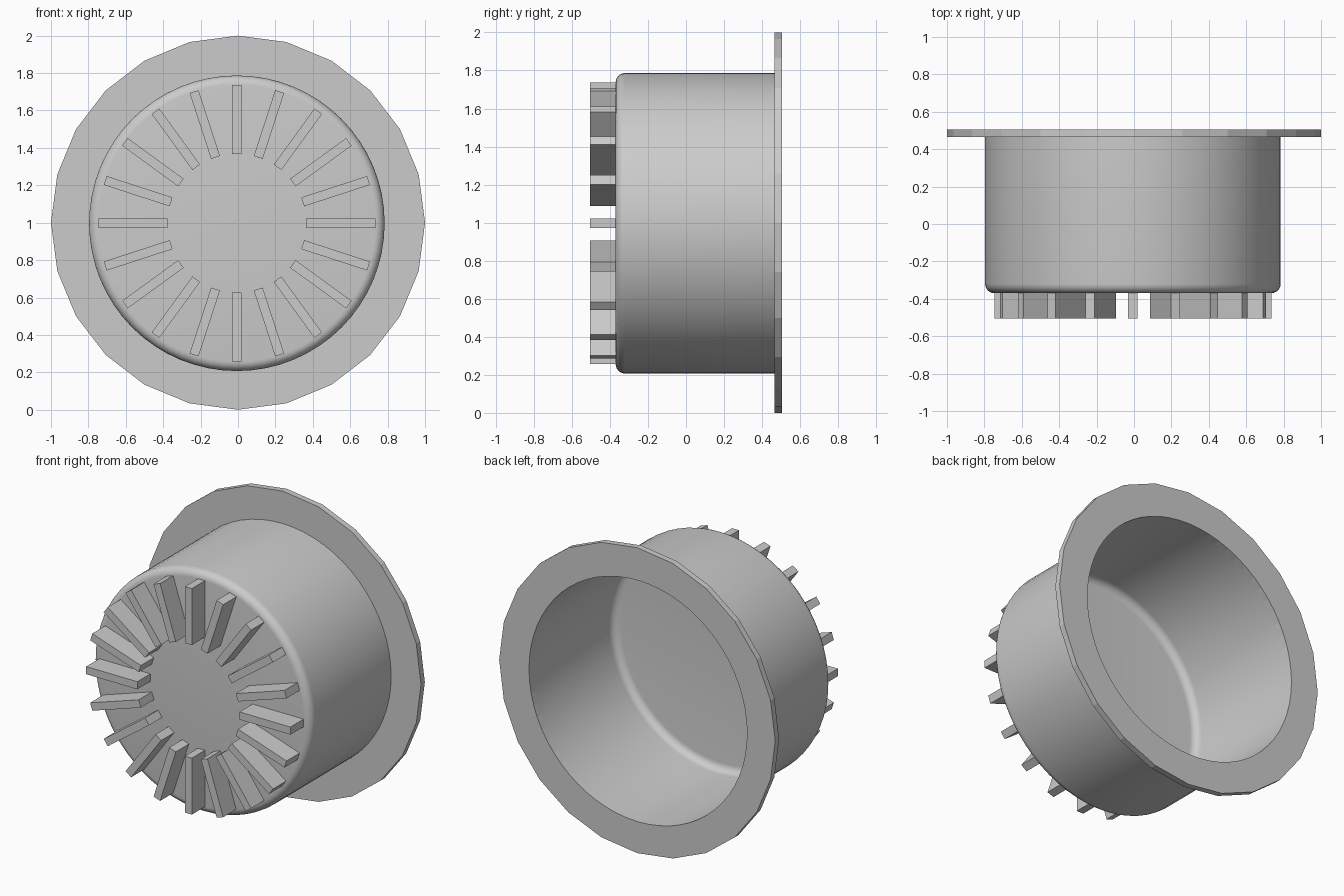
import bpy, bmesh, math
from mathutils import Matrix, Vector

cube = bpy.data.objects.get("Cube")
if cube:
    bpy.data.objects.remove(cube, do_unlink=True)

grey = bpy.data.materials.new("plain grey")
grey.use_nodes = True
colour = (0.6, 0.6, 0.6, 1)
grey.diffuse_color = colour
grey.node_tree.nodes["Principled BSDF"].inputs["Base Color"].default_value = colour

CX, CZ = -0.006, 0.997            # axis of the cup and fins
FLOOR, FLANGE, BACK = -0.37, 0.465, 0.505
RADIUS, BEVEL, SIDES = 0.79, 0.05, 64


def finish(bm, name, smooth=False):
    mesh = bpy.data.meshes.new(name)
    bm.to_mesh(mesh)
    bm.free()
    mesh.materials.append(grey)
    obj = bpy.data.objects.new(name, mesh)
    bpy.context.collection.objects.link(obj)
    if smooth:
        bpy.ops.object.select_all(action='DESELECT')
        obj.select_set(True)
        bpy.context.view_layer.objects.active = obj
        bpy.ops.object.shade_smooth_by_angle(angle=math.radians(35))
    return obj


def ring(bm, radius, y, count, cx, cz):
    return [bm.verts.new((cx + radius * math.sin(math.tau * i / count), y,
                          cz + radius * math.cos(math.tau * i / count)))
            for i in range(count)]


def bridge(bm, a, b):
    n = len(a)
    for i in range(n):
        j = (i + 1) % n
        bm.faces.new((a[i], a[j], b[j], b[i]))


# Cup: thin open shell with a rounded front rim
bm = bmesh.new()
profile = [(RADIUS, FLANGE)]
for k in range(7):
    a = math.pi / 2 * k / 6
    profile.append((RADIUS - BEVEL + BEVEL * math.cos(a),
                    FLOOR + BEVEL - BEVEL * math.sin(a)))
rings = [ring(bm, r, y, SIDES, CX, CZ) for r, y in profile]
for a, b in zip(rings, rings[1:]):
    bridge(bm, a, b)
bm.faces.new(rings[-1])
bmesh.ops.recalc_face_normals(bm, faces=bm.faces)
# the floor must face the front
if max(bm.faces, key=lambda f: f.calc_area()).normal.y > 0:
    bmesh.ops.reverse_faces(bm, faces=bm.faces)
finish(bm, "cup", True)

# Flange: faceted plate with a round opening
bm = bmesh.new()
loops = []
for y in (FLANGE, BACK):
    outer = ring(bm, 1.0, y, 24, 0, 1)
    inner = ring(bm, RADIUS, y, SIDES, CX, CZ)
    edges = [bm.edges.new((lp[i], lp[i - 1])) for lp in (outer, inner)
             for i in range(len(lp))]
    bmesh.ops.triangle_fill(bm, use_beauty=True, edges=edges,
                            normal=Vector((0, 1, 0)))
    loops.append((outer, inner))
bridge(bm, loops[0][0], loops[1][0])
bridge(bm, loops[0][1], loops[1][1])
bmesh.ops.recalc_face_normals(bm, faces=bm.faces)
finish(bm, "flange")

# Radial fins standing on the front face
bm = bmesh.new()
depth = FLOOR + 0.505
for i in range(20):
    matrix = (Matrix.Translation((CX, 0, CZ))
              @ Matrix.Rotation(math.tau * i / 20, 4, 'Y')
              @ Matrix.Translation((0, FLOOR - depth / 2, 0.555))
              @ Matrix.Diagonal((0.05, depth, 0.37, 1)))
    bmesh.ops.create_cube(bm, size=1, matrix=matrix)
bm.normal_update()
# drop the hidden faces lying on the cup
hidden = [f for f in bm.faces if f.normal.y > 0.9]
bmesh.ops.delete(bm, geom=hidden, context='FACES')
finish(bm, "fins")
